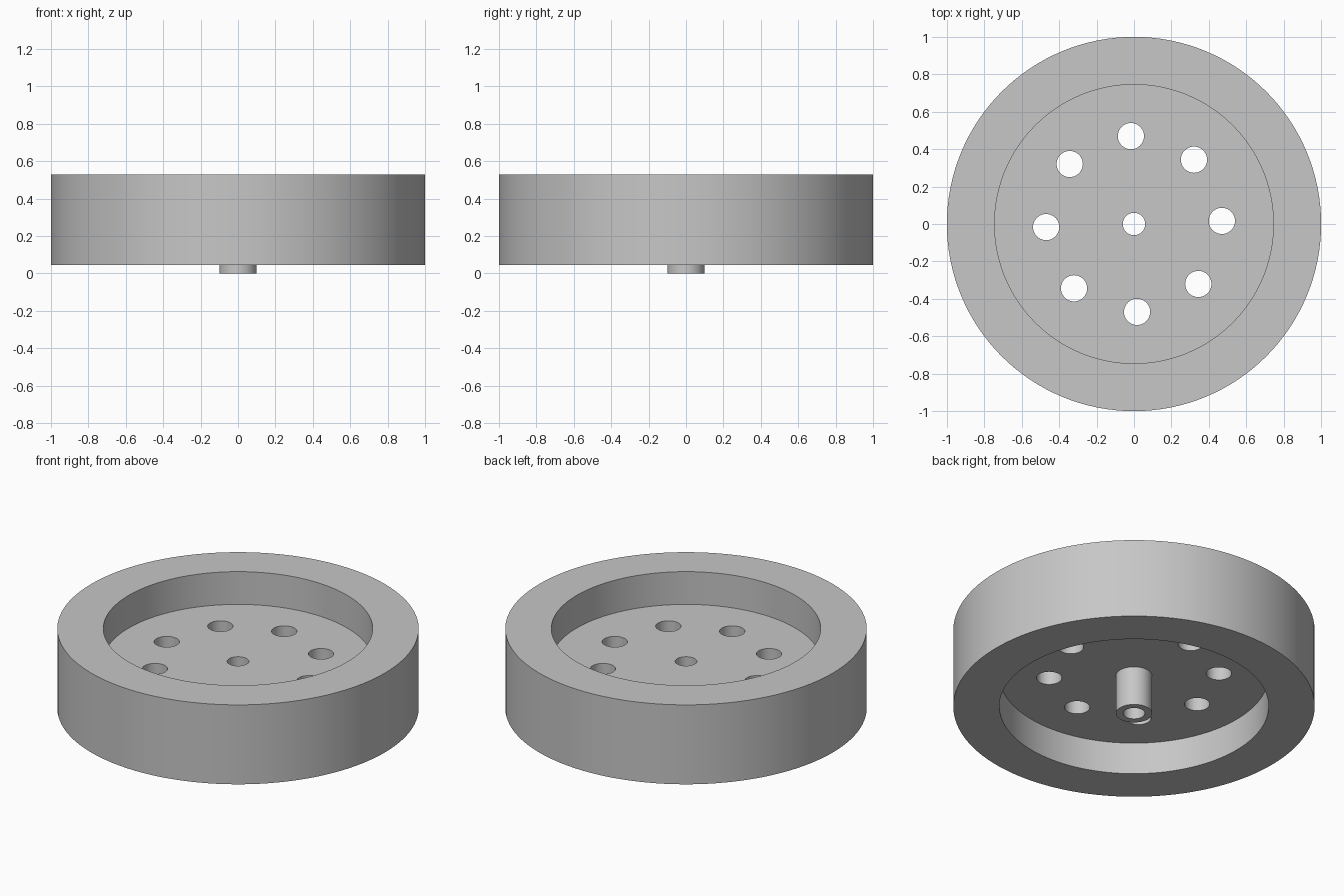
import bpy
import bmesh
from math import cos, sin, radians, tau

if "Cube" in bpy.data.objects:
    bpy.data.objects.remove(bpy.data.objects["Cube"], do_unlink=True)

SEGMENTS = 128
RIM_OUTER, RIM_INNER = 1.0, 0.745
RIM_BOTTOM, RIM_TOP = 0.045, 0.53
WEB_BOTTOM, WEB_TOP = 0.24, 0.33
HUB_OUTER, HUB_BORE = 0.1, 0.06
HOLE_COUNT, HOLE_RADIUS, HOLE_CIRCLE = 8, 0.07, 0.47
HOLE_TURN = radians(2)

grey = bpy.data.materials.new("plain_grey")
colour = (0.57, 0.57, 0.57, 1)
grey.use_nodes = True
grey.diffuse_color = colour
grey.node_tree.nodes["Principled BSDF"].inputs["Base Color"].default_value = colour


def add_object(name, bm):
    """Turn a bmesh into a linked object with the grey material."""
    bmesh.ops.recalc_face_normals(bm, faces=bm.faces)
    mesh = bpy.data.meshes.new(name)
    bm.to_mesh(mesh)
    bm.free()
    mesh.materials.append(grey)
    obj = bpy.data.objects.new(name, mesh)
    bpy.context.collection.objects.link(obj)
    return obj


def lathe(name, profile):
    """Revolve a closed (radius, height) profile around z."""
    bm = bmesh.new()
    rings = []
    for i in range(SEGMENTS):
        a = tau * i / SEGMENTS
        rings.append([bm.verts.new((r * cos(a), r * sin(a), z)) for r, z in profile])
    for i, ring in enumerate(rings):
        after = rings[(i + 1) % SEGMENTS]
        for j in range(len(profile)):
            k = (j + 1) % len(profile)
            bm.faces.new((ring[j], after[j], after[k], ring[k]))
    return add_object(name, bm)


# Wheel: thick rim, recessed web and a bored hub below it
wheel = lathe("wheel", [
    (HUB_BORE, WEB_TOP), (RIM_INNER, WEB_TOP),
    (RIM_INNER, RIM_TOP), (RIM_OUTER, RIM_TOP),
    (RIM_OUTER, RIM_BOTTOM), (RIM_INNER, RIM_BOTTOM),
    (RIM_INNER, WEB_BOTTOM), (HUB_OUTER, WEB_BOTTOM),
    (HUB_OUTER, 0), (HUB_BORE, 0),
])

# Ring of round holes through the web
bm = bmesh.new()
for i in range(HOLE_COUNT):
    a = HOLE_TURN + tau * i / HOLE_COUNT
    made = bmesh.ops.create_cone(bm, cap_ends=True, segments=48, radius1=HOLE_RADIUS,
                                 radius2=HOLE_RADIUS, depth=0.3)
    bmesh.ops.translate(bm, verts=made["verts"], vec=(
        HOLE_CIRCLE * cos(a), HOLE_CIRCLE * sin(a), (WEB_BOTTOM + WEB_TOP) / 2))
cutter = add_object("hole_cutter", bm)
cutter.hide_render = True

cut = wheel.modifiers.new("holes", "BOOLEAN")
cut.operation = "DIFFERENCE"
cut.solver = "EXACT"
cut.object = cutter
bpy.ops.object.select_all(action="DESELECT")
wheel.select_set(True)
bpy.context.view_layer.objects.active = wheel
bpy.ops.object.modifier_apply(modifier=cut.name)
bpy.data.objects.remove(cutter, do_unlink=True)

# Smooth walls with crisp rims
bpy.ops.object.shade_smooth_by_angle(angle=radians(30))
